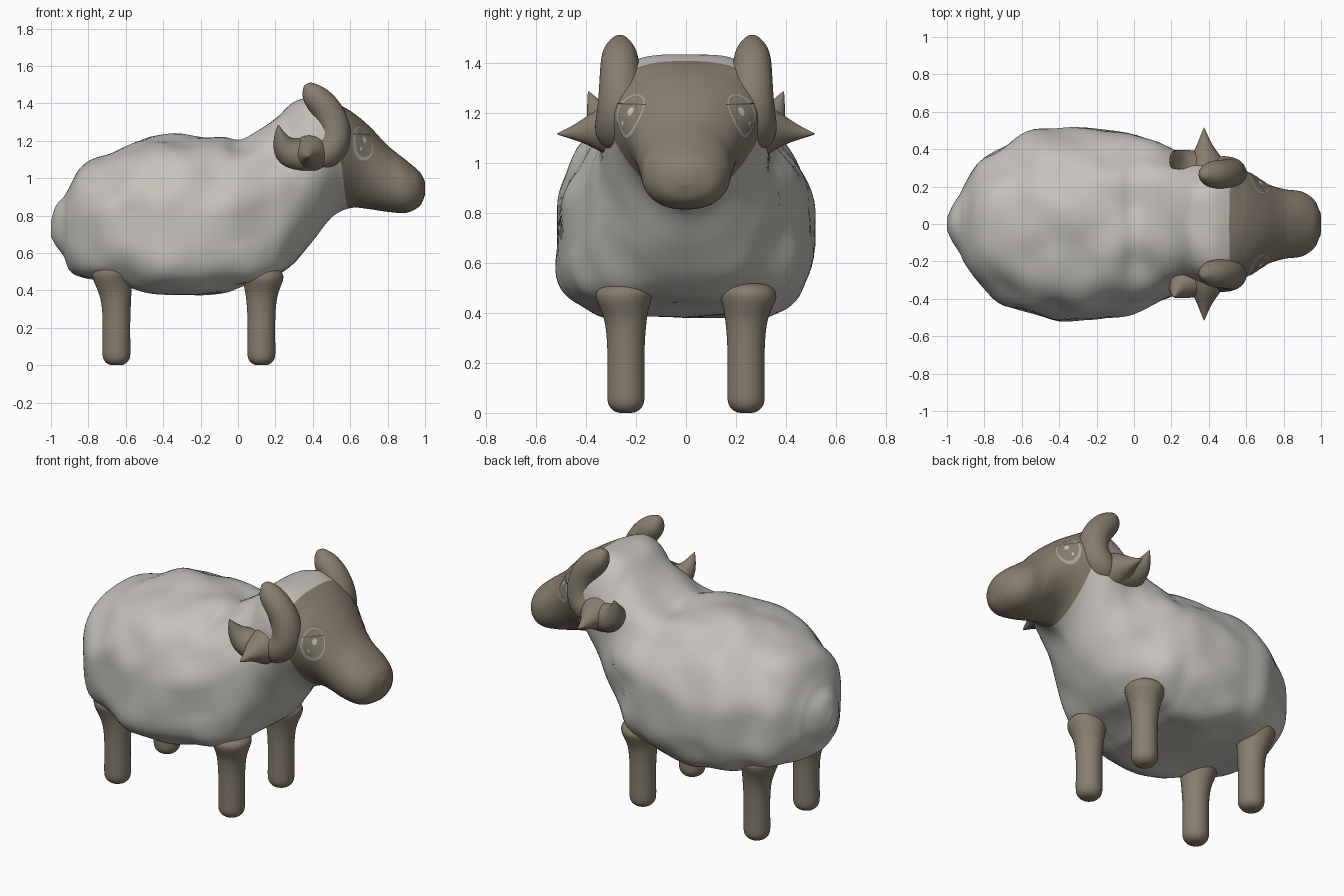
import bpy, bmesh, math
from mathutils import Vector, noise
from mathutils.bvhtree import BVHTree

if "Cube" in bpy.data.objects:
    bpy.data.objects.remove(bpy.data.objects["Cube"])


def material(name, rgb):
    m = bpy.data.materials.new(name)
    m.use_nodes = True
    m.diffuse_color = (*rgb, 1)
    bsdf = m.node_tree.nodes["Principled BSDF"]
    bsdf.inputs["Base Color"].default_value = (*rgb, 1)
    bsdf.inputs["Roughness"].default_value = 0.9
    return m


WOOL = material("wool grey", (0.56, 0.54, 0.50))
SKIN = material("skin brown", (0.24, 0.205, 0.155))
EYE_RIM = material("eye rim grey", (0.40, 0.38, 0.34))
DARK = material("dark brown", (0.12, 0.10, 0.075))


def finish(bm, name, mats):
    bmesh.ops.recalc_face_normals(bm, faces=bm.faces)
    me = bpy.data.meshes.new(name)
    bm.to_mesh(me)
    bm.free()
    me.shade_smooth()
    for m in mats:
        me.materials.append(m)
    ob = bpy.data.objects.new(name, me)
    bpy.context.collection.objects.link(ob)
    return ob


def skin_rings(bm, rings):
    """Join rings of points into a closed skin."""
    loops = [[bm.verts.new(p) for p in ring] for ring in rings]
    n = len(loops[0])
    for a, b in zip(loops, loops[1:]):
        for i in range(n):
            j = (i + 1) % n
            bm.faces.new((a[i], a[j], b[j], b[i]))
    for loop, ring in ((loops[0], rings[0]), (loops[-1], rings[-1])):
        tip = bm.verts.new(sum((Vector(p) for p in ring), Vector()) / n)
        for i in range(n):
            bm.faces.new((loop[i], loop[(i + 1) % n], tip))


def spline(keys, steps):
    """Smooth curve through rows of numbers."""
    out = []
    k = [Vector(r) for r in keys]
    for i in range(len(k) - 1):
        p0, p1, p2, p3 = k[max(i - 1, 0)], k[i], k[i + 1], k[min(i + 2, len(k) - 1)]
        for s in range(steps):
            t = s / steps
            out.append(p1 + (p2 - p0) * (t / 2) + (2 * p0 - 5 * p1 + 4 * p2 - p3) * (t * t / 2)
                       + (3 * p1 - p0 - 3 * p2 + p3) * (t ** 3 / 2))
    return out + [k[-1]]


def ramp(v, a, b):
    t = max(0.0, min(1.0, (v - a) / (b - a)))
    return t * t * (3 - 2 * t)


# Body, neck and head in one skin: x, lowest z, highest z, half width
SECTIONS = [
    (-1.0, 0.69, 0.77, 0.03), (-0.975, 0.64, 0.85, 0.09), (-0.93, 0.58, 0.91, 0.17),
    (-0.90, 0.52, 0.96, 0.235), (-0.83, 0.48, 1.06, 0.325), (-0.70, 0.45, 1.135, 0.42),
    (-0.50, 0.40, 1.20, 0.50), (-0.30, 0.38, 1.235, 0.515), (-0.10, 0.39, 1.215, 0.495),
    (0.0, 0.42, 1.20, 0.475), (0.10, 0.44, 1.25, 0.44), (0.20, 0.47, 1.33, 0.385),
    (0.30, 0.55, 1.41, 0.345), (0.40, 0.66, 1.435, 0.33), (0.50, 0.79, 1.41, 0.335),
    (0.60, 0.84, 1.36, 0.285), (0.70, 0.835, 1.28, 0.22), (0.80, 0.82, 1.175, 0.187),
    (0.90, 0.815, 1.095, 0.172), (0.97, 0.85, 1.035, 0.12), (1.0, 0.91, 0.98, 0.04)]
SIDES = 72


def section_ring(x, low, high, half):
    # high cheeks, boxy belly over the legs, narrow jaw, flat crown between the horns
    cheek = ramp(x, 0.3, 0.55) * (1 - ramp(x, 0.6, 0.85))
    mid = low + (high - low) * (0.5 + 0.17 * cheek)
    belly = 2.4 + 1.9 * ramp(x, -0.95, -0.75) - 2.0 * ramp(x, 0.12, 0.4) - 0.7 * cheek
    back = 2.05 + 1.2 * max(0, 1 - abs(x - 0.42) / 0.15)
    lump = 0.034 * min(ramp(x, -1, -0.88), 1 - ramp(x, 0.25, 0.5))
    ring = []
    for i in range(SIDES):
        a = math.tau * i / SIDES
        c, s = math.cos(a), math.sin(a)
        e, tall = (2 / belly, mid - low) if s < 0 else (2 / back, high - mid)
        p = Vector((x, half * math.copysign(abs(c) ** e, c), mid + tall * math.copysign(abs(s) ** e, s)))
        ring.append(p + Vector((0, c, s)) * lump * (noise.noise(p * 5) - 0.05))
    return ring


bm = bmesh.new()
skin_rings(bm, [section_ring(*v) for v in spline(SECTIONS, 6)])
# Clean edge between fleece and face
edge, across = Vector((0.51, 0, 1.4)), Vector((1, 0, 0.13))
bmesh.ops.bisect_plane(bm, geom=bm.verts[:] + bm.edges[:] + bm.faces[:], plane_co=edge, plane_no=across)
for f in bm.faces:
    f.material_index = int((f.calc_center_median() - edge).dot(across) > 0)
bmesh.ops.recalc_face_normals(bm, faces=bm.faces)
surface = BVHTree.FromBMesh(bm)
finish(bm, "body_and_head", [WOOL, SKIN])


def tube(name, points, mat, sides=10, side=1):
    """Round limb along points of x, y, z, radius."""
    rows = [(Vector((x, y * side, z)), r) for x, y, z, r in points]
    rings = []
    for i, (p, r) in enumerate(rows):
        way = (rows[min(i + 1, len(rows) - 1)][0] - rows[max(i - 1, 0)][0]).normalized()
        u = way.orthogonal() if i == 0 else u - way * u.dot(way)
        u.normalize()
        v = way.cross(u)
        rings.append([p + (u * math.cos(t) + v * math.sin(t)) * r
                      for t in (math.tau * k / sides for k in range(sides))])
    bm = bmesh.new()
    skin_rings(bm, rings)
    ob = finish(bm, name, [mat])
    sub = ob.modifiers.new("smooth", "SUBSURF")
    sub.levels = sub.render_levels = 2
    return ob


def plate(name, centre, normal, width, height, mat, lift, sides=24):
    """Thin disc laid on the head surface."""
    c, n = Vector(centre), Vector(normal).normalized()
    u = Vector((0, 0, 1)).cross(n).normalized()
    v = n.cross(u)
    bm = bmesh.new()

    def lay(p):
        hit = surface.ray_cast(p + n * 0.3, -n)[0]
        return bm.verts.new((hit or p) + n * lift)

    loops = [[lay(c + (u * math.cos(t) * width + v * math.sin(t) * height) * k)
              for t in (math.tau * i / sides for i in range(sides))] for k in (1, 0.66, 0.33)]
    for a, b in zip(loops, loops[1:]):
        for i in range(sides):
            j = (i + 1) % sides
            bm.faces.new((a[i], a[j], b[j], b[i]))
    bm.faces.new(loops[-1])
    return finish(bm, name, [mat])


HORN = [(0.38, 0.28, 1.11, 0.07), (0.46, 0.275, 1.12, 0.10), (0.515, 0.26, 1.18, 0.105),
        (0.52, 0.26, 1.27, 0.095), (0.485, 0.265, 1.36, 0.085), (0.43, 0.265, 1.42, 0.08),
        (0.39, 0.265, 1.46, 0.065), (0.37, 0.265, 1.505, 0.025)]
EAR = [(0.40, 0.22, 1.13, 0.12), (0.385, 0.31, 1.13, 0.115), (0.38, 0.38, 1.13, 0.07),
       (0.375, 0.44, 1.12, 0.034), (0.375, 0.515, 1.115, 0.003)]
EAR_FOLD = [(0.44, 0.28, 1.11, 0.09), (0.34, 0.295, 1.12, 0.10), (0.26, 0.32, 1.14, 0.09),
            (0.225, 0.355, 1.20, 0.05), (0.215, 0.39, 1.285, 0.003)]

for side, label in ((1, "left"), (-1, "right")):
    tube(label + "_horn", HORN, SKIN, side=side)
    tube(label + "_ear", EAR, SKIN, side=side)
    tube(label + "_ear_fold", EAR_FOLD, SKIN, side=side)

    # Legs, flared where they meet the fleece
    for x, top, rise, end in ((0.125, 0.13, 0.0, "front"), (-0.65, -0.67, 0.025, "hind")):
        leg = [(x, 0.24, 0.0, 0.045), (x, 0.24, 0.03, 0.08), (x, 0.24, 0.08, 0.08),
               (x, 0.24, 0.25, 0.077), (x, 0.24, 0.37, 0.087), (top, 0.245, 0.43 + rise, 0.107),
               (top, 0.25, 0.485 + rise, 0.132), (top, 0.25, 0.52 + rise, 0.08)]
        tube(label + "_" + end + "_leg", leg, SKIN, side=side)

    # Eye: rim, iris and highlights
    look = (0.54, 0.84 * side, 0.1)
    plate(label + "_eye_rim", (0.665, 0.225 * side, 1.185), look, 0.07, 0.092, EYE_RIM, 0.003)
    plate(label + "_iris", (0.668, 0.223 * side, 1.192), look, 0.060, 0.080, SKIN, 0.005)
    plate(label + "_glint", (0.675, 0.22 * side, 1.205), look, 0.014, 0.018, WOOL, 0.007, 12)
    plate(label + "_small_glint", (0.645, 0.235 * side, 1.155), look, 0.007, 0.009, WOOL, 0.007, 12)
    plate(label + "_lash", (0.665, 0.225 * side, 1.235), look, 0.07, 0.004, DARK, 0.008)
    plate(label + "_nostril", (0.97, 0.06 * side, 0.915), (1, 0, 0), 0.012, 0.018, SKIN, 0.003, 12)

# Mouth slit
plate("mouth", (0.95, 0, 0.862), (1, 0, -0.3), 0.014, 0.032, SKIN, 0.003, 12)
